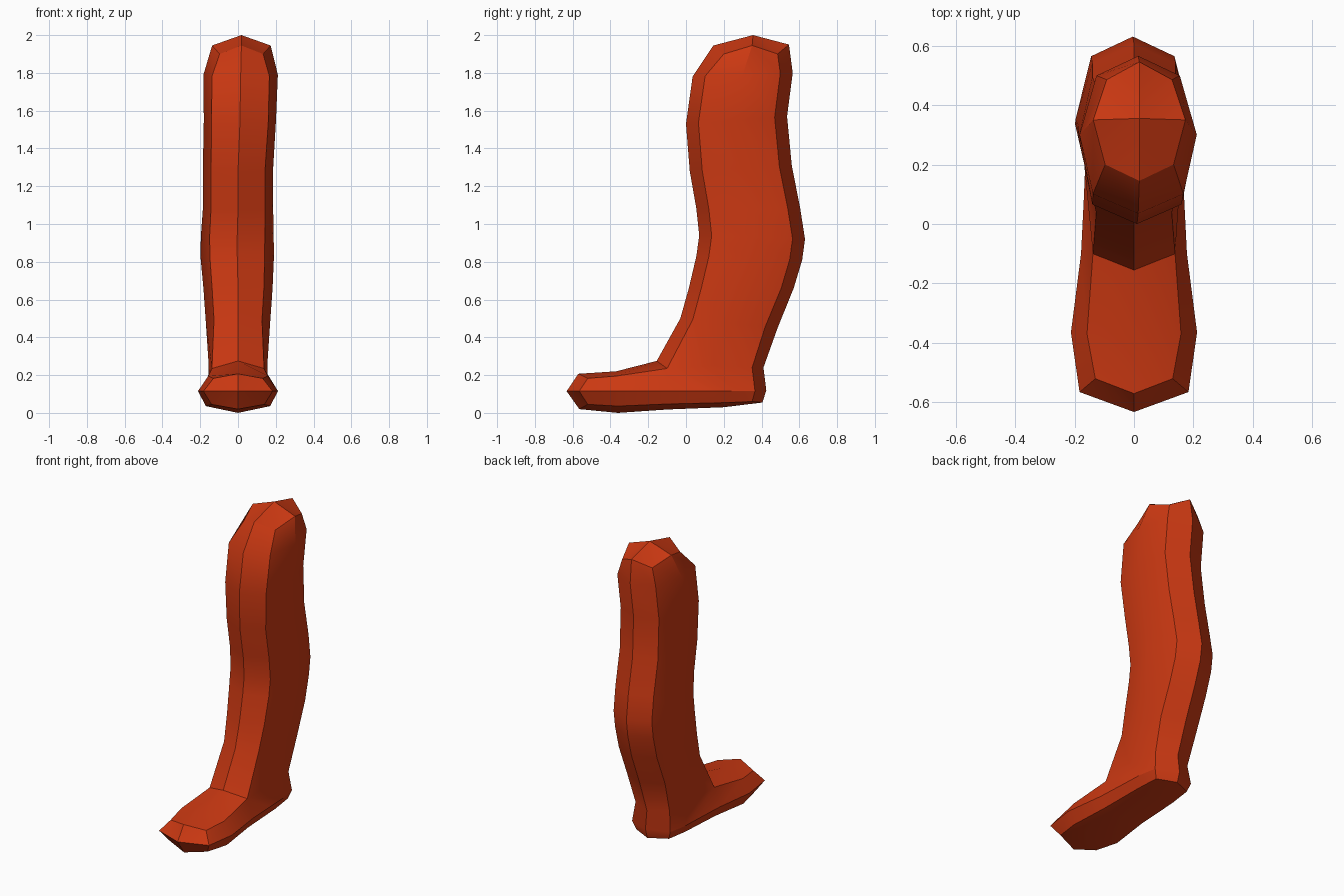
import bpy
import bmesh
import math
from mathutils import Vector

default_cube = bpy.data.objects.get("Cube")
if default_cube:
    bpy.data.objects.remove(default_cube, do_unlink=True)

# Single flat colour
red = bpy.data.materials.new("orange red")
red.use_nodes = True
red.diffuse_color = (0.6, 0.04, 0.006, 1)
red.node_tree.nodes["Principled BSDF"].inputs["Base Color"].default_value = red.diffuse_color


def section(front, back, front_width=.13, side_width=.18, back_width=.14,
            shift=0, inset=.066, front_corner=None, side=None, back_corner=None):
    """Eight-sided cross-section; every profile point is given as (y, z)."""
    front, back = Vector(front), Vector(back)
    step = (back - front).normalized() * inset
    front_corner = Vector(front_corner or front + step)
    back_corner = Vector(back_corner or back - step)
    side = Vector(side or (front + back) / 2)
    half = [(front_width, front_corner), (side_width, side), (back_width, back_corner)]
    loop = [(0, front)] + half + [(0, back)]
    loop += [(-width, point) for width, point in reversed(half)]
    return [Vector((width + shift, point.x, point.y)) for width, point in loop]


# Thigh, knee and shin
leg = [
    section(front=(.145, 1.945), back=(.545, 1.95), front_width=.115, side_width=.155,
            back_width=.11, shift=.018, front_corner=(.2, 1.9), side=(.35, 1.945),
            back_corner=(.485, 1.9)),
    section(front=(.035, 1.78), back=(.565, 1.8), front_width=.152, side_width=.197, shift=.014),
    section(front=(0, 1.53), back=(.535, 1.57), front_width=.15, side_width=.191, shift=.01),
    section(front=(.02, 1.28), back=(.56, 1.31), front_width=.143, side_width=.186),
    section(front=(.055, 1.08), back=(.605, 1.08), front_width=.143, side_width=.186),
    section(front=(.07, .94), back=(.63, .92), front_width=.146, side_width=.193, shift=-.004),
    section(front=(.055, .83), back=(.615, .81), front_width=.145, side_width=.194, shift=-.004),
    section(front=(.015, .66), back=(.57, .66), front_width=.137, side_width=.183),
    section(front=(-.03, .5), back=(.485, .45), front_width=.127, side_width=.17),
]

# Ankle and heel: sections fanning about the front of the ankle
ankle = dict(front=(-.155, .275), front_corner=(-.1, .235), front_width=.138)
heel_side = (.25, .115)
heel = [
    section(back=(.41, .24), side_width=.155, back_width=.125, side=(.14, .25),
            back_corner=(.35, .24), **ankle),
    section(back=(.425, .12), side_width=.162, side=heel_side,
            back_corner=(.365, .115), **ankle),
    section(back=(.405, .055), side_width=.162, back_width=.12, side=heel_side,
            back_corner=(.35, .06), **ankle),
    section(back=(.2, .03), side_width=.168, back_width=.135, side=(.1, .115),
            back_corner=(.2, .054), **ankle),
    section(back=(-.1, .018), side_width=.178, back_width=.145, side=(-.1, .115),
            back_corner=(-.1, .047), **ankle),
]

# Forefoot and toe
toe = [
    section(front=(-.37, .22), back=(-.36, 0), front_width=.158, side_width=.212,
            back_width=.17, inset=.025, side=(-.365, .115), back_corner=(-.36, .036)),
    section(front=(-.57, .207), back=(-.565, .02), side_width=.183, back_width=.14,
            front_corner=(-.52, .183), side=(-.565, .115), back_corner=(-.52, .045)),
]


def loft(name, sections, start, end):
    """Skin the sections and close both ends with a fan to a point."""
    bm = bmesh.new()
    rings = [[bm.verts.new(point) for point in ring] for ring in sections]
    count = len(rings[0])
    for upper, lower in zip(rings, rings[1:]):
        for i in range(count):
            j = (i + 1) % count
            bm.faces.new((upper[i], upper[j], lower[j], lower[i]))
    for ring, tip in ((rings[0], start), (rings[-1], end)):
        peak = bm.verts.new(tip)
        for i in range(count):
            bm.faces.new((ring[i], ring[(i + 1) % count], peak))
    bmesh.ops.remove_doubles(bm, verts=bm.verts, dist=.0005)
    bmesh.ops.recalc_face_normals(bm, faces=bm.faces)
    mesh = bpy.data.meshes.new(name)
    bm.to_mesh(mesh)
    bm.free()
    mesh.materials.append(red)
    obj = bpy.data.objects.new(name, mesh)
    bpy.context.collection.objects.link(obj)
    return obj


lower_limb = loft("leg_and_foot", leg + heel + toe, start=(.018, .355, 2), end=(0, -.632, .115))

# Soft shading with crisp ridges
bpy.ops.object.select_all(action="DESELECT")
lower_limb.select_set(True)
bpy.context.view_layer.objects.active = lower_limb
bpy.ops.object.shade_smooth_by_angle(angle=math.radians(30))
